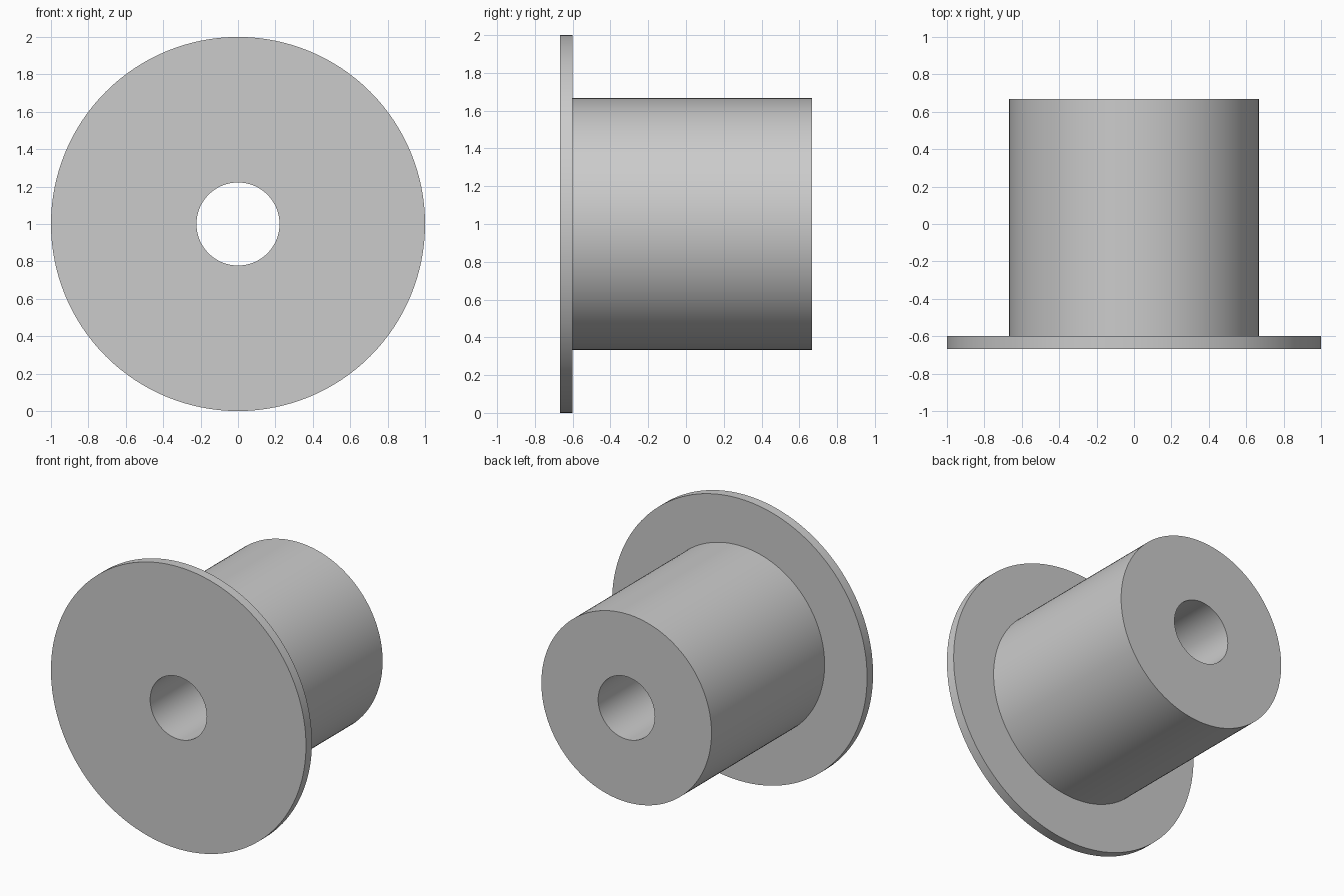
import bpy
import bmesh
from math import cos, sin, tau, radians

cube = bpy.data.objects.get("Cube")
if cube:
    bpy.data.objects.remove(cube, do_unlink=True)

# Plain grey material
GREY = (0.6, 0.6, 0.6, 1.0)
grey = bpy.data.materials.new("plain grey")
grey.use_nodes = True
grey.diffuse_color = GREY
grey.node_tree.nodes["Principled BSDF"].inputs["Base Color"].default_value = GREY

SEGMENTS = 128
FLANGE_R, BARREL_R, BORE_R = 1.0, 0.667, 0.222
FRONT, SHOULDER, BACK = -0.667, -0.6, 0.667


def lathe(name, profile, centre_z):
    """Turn a closed (radius, y) profile around the y axis."""
    bm = bmesh.new()
    rings = []
    for r, y in profile:
        angles = [tau * i / SEGMENTS for i in range(SEGMENTS)]
        rings.append([bm.verts.new((r * cos(a), y, r * sin(a))) for a in angles])
    for a, b in zip(rings, rings[1:] + rings[:1]):
        for i in range(SEGMENTS):
            j = (i + 1) % SEGMENTS
            bm.faces.new((a[i], a[j], b[j], b[i]))
    bmesh.ops.recalc_face_normals(bm, faces=bm.faces)
    mesh = bpy.data.meshes.new(name)
    bm.to_mesh(mesh)
    bm.free()
    obj = bpy.data.objects.new(name, mesh)
    obj.location.z = centre_z
    mesh.materials.append(grey)
    bpy.context.collection.objects.link(obj)
    return obj


# Flanged bushing: thin front flange, long barrel, through bore
bushing = lathe("flanged_bushing", [
    (BORE_R, FRONT), (FLANGE_R, FRONT), (FLANGE_R, SHOULDER),
    (BARREL_R, SHOULDER), (BARREL_R, BACK), (BORE_R, BACK),
], FLANGE_R)

bpy.ops.object.select_all(action="DESELECT")
bushing.select_set(True)
bpy.context.view_layer.objects.active = bushing
bpy.ops.object.shade_smooth_by_angle(angle=radians(30))
